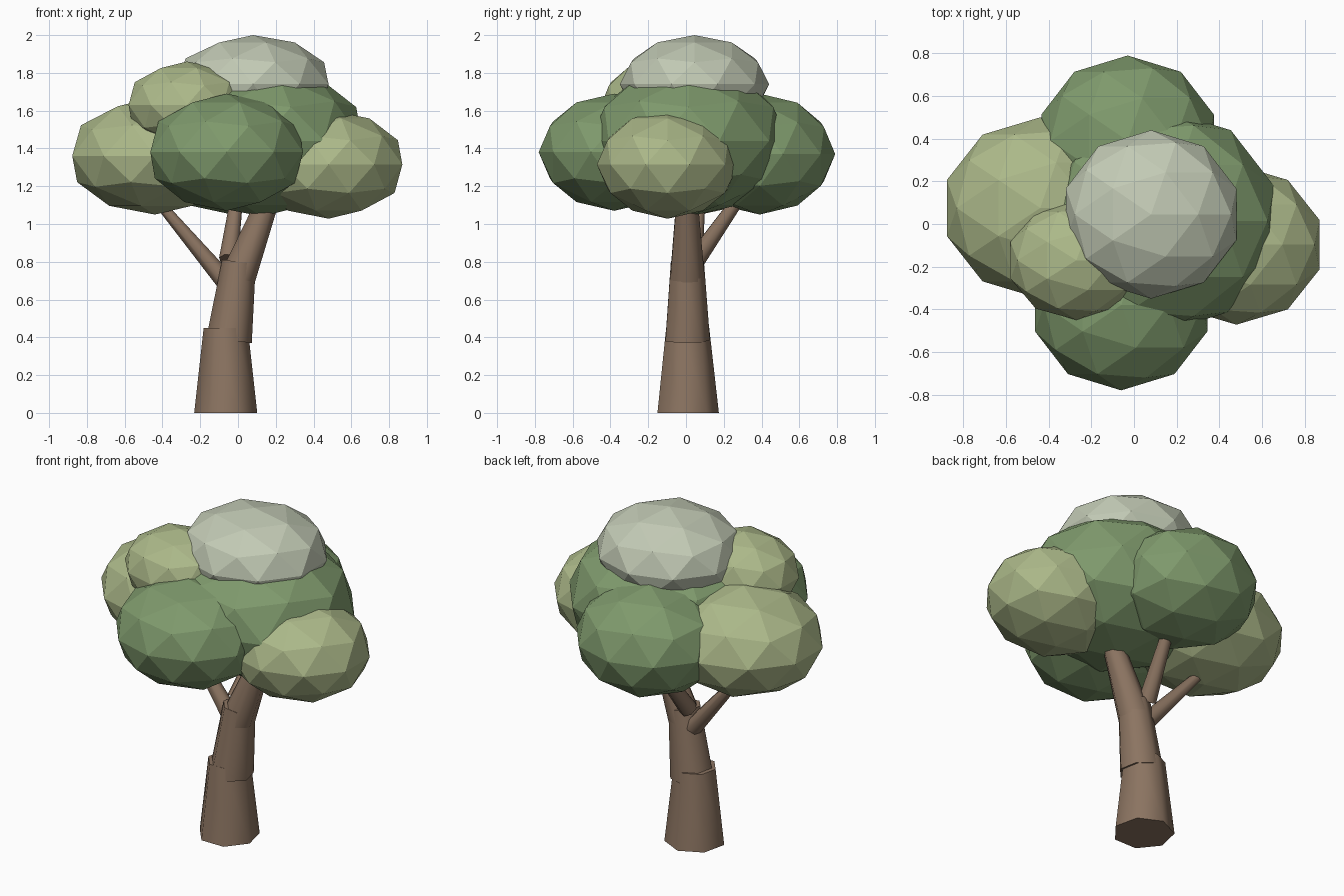
import bpy
import math
from mathutils import Vector

if "Cube" in bpy.data.objects:
    bpy.data.objects.remove(bpy.data.objects["Cube"])


def material(name, rgb):
    m = bpy.data.materials.new(name)
    m.diffuse_color = (*rgb, 1)
    m.use_nodes = True
    m.node_tree.nodes["Principled BSDF"].inputs["Base Color"].default_value = m.diffuse_color
    return m


bark = material("bark", (0.26, 0.175, 0.12))
green = material("leaf_green", (0.21, 0.32, 0.15))
light = material("leaf_light", (0.41, 0.48, 0.25))
pale = material("leaf_pale", (0.54, 0.59, 0.46))


def limb(name, start, end, r1, r2):
    """Seven-sided tapered segment between two points."""
    a, b = Vector(start), Vector(end)
    d = b - a
    bpy.ops.mesh.primitive_cone_add(vertices=7, radius1=r1, radius2=r2,
                                    depth=d.length, location=(a + b) / 2)
    o = bpy.context.object
    o.name = name
    o.rotation_euler = Vector((0, 0, 1)).rotation_difference(d).to_euler()
    o.data.materials.append(bark)
    bpy.ops.object.shade_smooth_by_angle(angle=math.radians(60))


def clump(name, centre, radii, mat):
    """Faceted leaf mass."""
    bpy.ops.mesh.primitive_ico_sphere_add(subdivisions=2, radius=1, location=centre)
    o = bpy.context.object
    o.name = name
    o.scale = radii
    o.data.materials.append(mat)


# Trunk, stacked in leaning segments
limb("trunk_lower", (-0.065, 0.003, 0), (-0.065, 0.003, 0.45), 0.171, 0.12)
limb("trunk_middle", (-0.047, 0.003, 0.385), (0.005, 0.003, 0.80), 0.124, 0.092)
limb("trunk_upper", (-0.005, 0.003, 0.705), (0.15, 0.003, 1.10), 0.097, 0.062)

# Branches reaching into the crown
limb("left_branch", (-0.07, 0.03, 0.70), (-0.45, 0.08, 1.15), 0.052, 0.024)
limb("back_branch", (-0.05, 0.05, 0.81), (-0.005, 0.29, 1.15), 0.052, 0.033)

# Crown
clump("crown_main", (0.125, 0.015, 1.44), (0.56, 0.525, 0.40), green)
clump("crown_front", (-0.06, -0.38, 1.38), (0.425, 0.40, 0.31), green)
clump("crown_back", (-0.03, 0.39, 1.37), (0.425, 0.40, 0.32), green)
clump("crown_left", (-0.44, 0.075, 1.36), (0.46, 0.425, 0.31), light)
clump("crown_right", (0.48, -0.097, 1.315), (0.41, 0.375, 0.287), light)
clump("crown_upper_left", (-0.27, -0.17, 1.63), (0.325, 0.28, 0.23), light)
clump("crown_top", (0.08, 0.045, 1.74), (0.42, 0.395, 0.26), pale)
